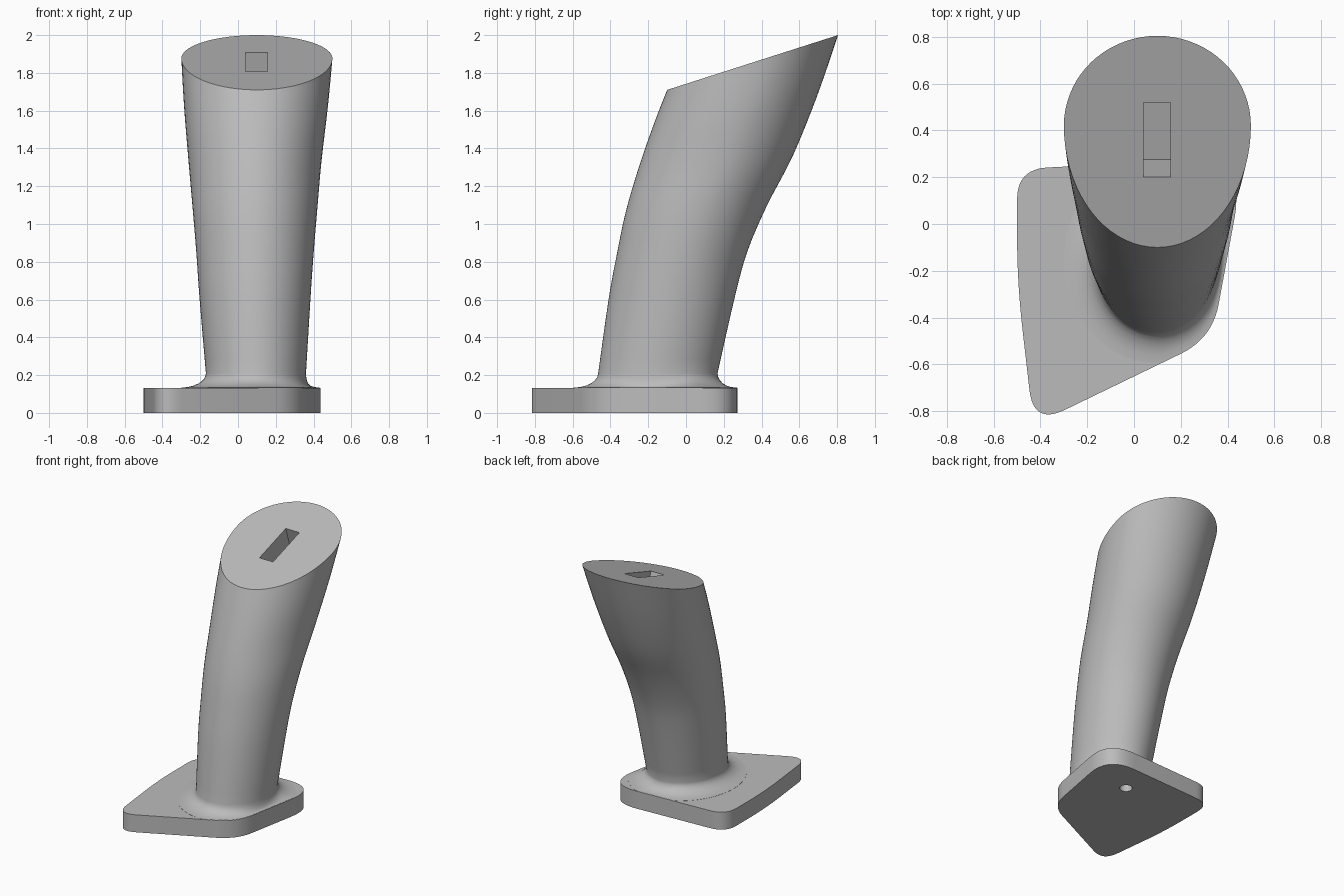
import bpy, bmesh, math
from mathutils import Vector, Matrix
from mathutils.geometry import intersect_line_line_2d

cube = bpy.data.objects.get("Cube")
if cube:
    bpy.data.objects.remove(cube, do_unlink=True)

SEGMENTS = 72
PLATE_TOP = 0.133

grey = bpy.data.materials.new("plain_grey")
grey.use_nodes = True
colour = (0.5, 0.5, 0.5, 1)
grey.diffuse_color = colour
grey.node_tree.nodes["Principled BSDF"].inputs["Base Color"].default_value = colour


def make_object(name, bm):
    bmesh.ops.recalc_face_normals(bm, faces=bm.faces)
    mesh = bpy.data.meshes.new(name)
    bm.to_mesh(mesh)
    bm.free()
    mesh.materials.append(grey)
    obj = bpy.data.objects.new(name, mesh)
    bpy.context.collection.objects.link(obj)
    return obj


def loft(name, rings):
    """Skin a stack of closed rings and cap both ends."""
    bm = bmesh.new()
    loops = [[bm.verts.new(p) for p in ring] for ring in rings]
    for low, high in zip(loops, loops[1:]):
        for i in range(len(low)):
            j = (i + 1) % len(low)
            bm.faces.new((low[i], low[j], high[j], high[i]))
    bm.faces.new(loops[0][::-1])
    bm.faces.new(loops[-1])
    return make_object(name, bm)


def rounded_outline(corners, steps=12):
    """Polygon whose corners (x, y, cut) are replaced by smooth curves."""
    points = []
    for i, (x, y, cut) in enumerate(corners):
        c = Vector((x, y))
        before = Vector(corners[i - 1][:2])
        after = Vector(corners[(i + 1) % len(corners)][:2])
        a = c + (before - c).normalized() * cut
        b = c + (after - c).normalized() * cut
        for k in range(steps + 1):
            t = k / steps
            points.append(a * (1 - t) ** 2 + c * 2 * t * (1 - t) + b * t * t)
    return points


def catmull(rows, steps):
    """Smoothly refine a list of tuples."""
    out = []
    for i in range(len(rows) - 1):
        p0, p1, p2 = rows[max(i - 1, 0)], rows[i], rows[i + 1]
        p3 = rows[min(i + 2, len(rows) - 1)]
        for k in range(steps):
            t = k / steps
            out.append([b + (c - a) * t / 2 + (a - 2.5 * b + 2 * c - d / 2) * t * t
                        + (1.5 * (b - c) + (d - a) / 2) * t ** 3
                        for a, b, c, d in zip(p0, p1, p2, p3)])
    return out + [rows[-1]]


def cut(target, cutter):
    mod = target.modifiers.new("cut", "BOOLEAN")
    mod.operation = "DIFFERENCE"
    mod.solver = "EXACT"
    mod.object = cutter
    bpy.context.view_layer.objects.active = target
    bpy.ops.object.modifier_apply(modifier=mod.name)


# Base plate
outline = rounded_outline([
    (-0.5, 0.235, 0.13), (-0.5, -0.25, 0.2), (-0.43, -0.86, 0.15),
    (0.335, -0.49, 0.15), (0.478, 0.285, 0.26)])
base_plate = loft("base_plate", [[(p.x, p.y, z) for p in outline] for z in (0, PLATE_TOP)])

# Grip sections: front y, front z, back y, back z, half width, centre x, widest fraction
sections = catmull([
    (-0.465, 0.21, 0.167, 0.21, 0.265, 0.095, 0.5),
    (-0.41, 0.6, 0.26, 0.62, 0.294, 0.09, 0.51),
    (-0.37, 0.82, 0.327, 0.86, 0.31, 0.09, 0.52),
    (-0.32, 1.06, 0.43, 1.1, 0.33, 0.09, 0.53),
    (-0.25, 1.3, 0.565, 1.36, 0.352, 0.09, 0.55),
    (-0.17, 1.53, 0.695, 1.68, 0.38, 0.095, 0.56),
    (-0.1, 1.71, 0.805, 2.0, 0.4, 0.1, 0.575)], 4)


def section_ring(fy, fz, by, bz, half, cx, widest):
    ring = []
    for i in range(SEGMENTS):
        a = 2 * math.pi * i / SEGMENTS
        s = widest + math.sin(a) * (1 - widest if math.sin(a) > 0 else widest)
        ring.append(Vector((cx + half * math.cos(a), fy + (by - fy) * s, fz + (bz - fz) * s)))
    return ring


rings = [section_ring(*row) for row in sections]

# Flared foot, limited to the plate outline
foot = rings[0]
centre = sum(foot, Vector()) / SEGMENTS


def room(p):
    out = (p - centre).to_2d().normalized()
    start, end = centre.to_2d(), centre.to_2d() + out * 3
    hits = [intersect_line_line_2d(start, end, outline[i - 1], outline[i])
            for i in range(len(outline))]
    reach = min((h - start).length for h in hits if h)
    return out, min(0.13, reach - (p - centre).to_2d().length - 0.003)


flare = []
for k in range(6, 0, -1):
    a = math.pi / 2 * k / 6
    ring = []
    for p in foot:
        out, space = room(p)
        shift = out * space * (1 - math.cos(a))
        ring.append(Vector((p.x + shift.x, p.y + shift.y,
                            0.21 - (0.21 - PLATE_TOP - 0.001) * math.sin(a))))
    flare.append(ring)
sunk = [Vector((p.x, p.y, PLATE_TOP - 0.02)) for p in flare[0]]
grip = loft("grip", [sunk] + flare + rings)

# Slot in the sloping top
bm = bmesh.new()
tilt = math.atan2(0.29, 0.905)
bmesh.ops.create_cube(bm, size=1, matrix=(
    Matrix.Translation((0.098, 0.36, 1.857)) @ Matrix.Rotation(tilt, 4, "X")
    @ Matrix.Diagonal((0.115, 0.335, 0.5, 1))))
slot_cutter = make_object("slot_cutter", bm)

# Screw hole under the plate
bm = bmesh.new()
bmesh.ops.create_cone(bm, cap_ends=True, segments=24, radius1=0.045, radius2=0.045,
                      depth=0.6, matrix=Matrix.Translation((0.1, 0.03, 0)))
hole_cutter = make_object("hole_cutter", bm)

cut(grip, slot_cutter)
cut(grip, hole_cutter)
cut(base_plate, hole_cutter)
for cutter in (slot_cutter, hole_cutter):
    bpy.data.objects.remove(cutter, do_unlink=True)

# Smooth shading with crisp edges
for obj in (base_plate, grip):
    bpy.ops.object.select_all(action="DESELECT")
    obj.select_set(True)
    bpy.context.view_layer.objects.active = obj
    bpy.ops.object.shade_smooth_by_angle(angle=math.radians(35))
